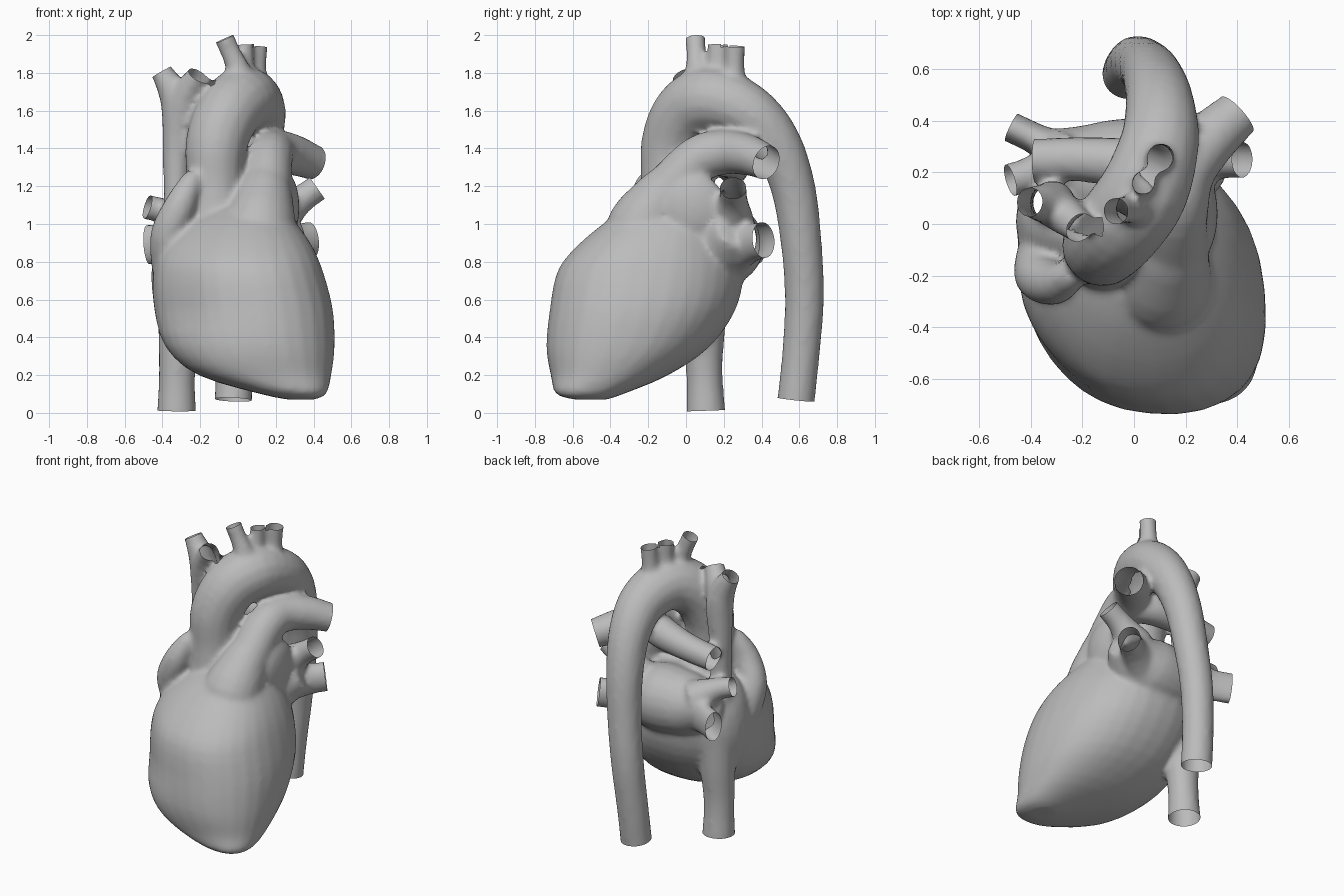
import bpy, bmesh, math
from mathutils import Vector

if "Cube" in bpy.data.objects:
    bpy.data.objects.remove(bpy.data.objects["Cube"])

grey = bpy.data.materials.new("plain_grey")
grey.diffuse_color = (0.5, 0.5, 0.5, 1)
grey.use_nodes = True
grey.node_tree.nodes["Principled BSDF"].inputs["Base Color"].default_value = grey.diffuse_color
parts, openings = [], []


def spline(points, steps):
    """Catmull-Rom interpolation of tuples of any length."""
    pts = [points[0]] + list(points) + [points[-1]]
    out = []
    for i in range(1, len(pts) - 2):
        a, b, c, d = pts[i - 1:i + 3]
        for s in range(steps):
            t = s / steps
            out.append([0.5 * (2 * q + (r - p) * t + (2 * p - 5 * q + 4 * r - w) * t * t
                               + (3 * q - p - 3 * r + w) * t ** 3)
                        for p, q, r, w in zip(a, b, c, d)])
    return out + [list(points[-1])]


def loft(name, rings):
    """Closed skin over a row of rings."""
    bm = bmesh.new()
    rows = [[bm.verts.new(p) for p in ring] for ring in rings]
    n = len(rows[0])
    for a, b in zip(rows, rows[1:]):
        for i in range(n):
            j = (i + 1) % n
            bm.faces.new((a[i], a[j], b[j], b[i]))
    bm.faces.new(rows[0][::-1])
    bm.faces.new(rows[-1])
    bmesh.ops.recalc_face_normals(bm, faces=bm.faces)
    mesh = bpy.data.meshes.new(name)
    bm.to_mesh(mesh)
    bm.free()
    mesh.materials.append(grey)
    ob = bpy.data.objects.new(name, mesh)
    bpy.context.collection.objects.link(ob)
    parts.append(ob)
    return ob


def tube(name, points, sides=16, steps=4, flat=1.0):
    """Tube through (x, y, z, radius) points; flat narrows it sideways."""
    path = spline(points, steps)
    pos = [Vector(p[:3]) for p in path]
    rings, side, last = [], None, None
    for i, p in enumerate(path):
        tan = (pos[min(i + 1, len(pos) - 1)] - pos[max(i - 1, 0)]).normalized()
        side = tan.orthogonal().normalized() if last is None \
            else last.rotation_difference(tan) @ side
        last, up = tan, tan.cross(side)
        ring = []
        for k in range(sides):
            a = 2 * math.pi * k / sides
            off = p[3] * (math.cos(a) * side + math.sin(a) * up)
            ring.append(pos[i] + Vector((off.x * flat, off.y * flat, off.z)))
        rings.append(ring)
    return loft(name, rings)


def vessel(name, points, flat=1.0):
    """Tube whose last end is cut open once everything is blended."""
    end, before = Vector(points[-1][:3]), Vector(points[-2][:3])
    direction = (end - before).normalized()
    radius = points[-1][3]
    openings.append((end, direction, radius))
    points = [p[:3] + (p[3] + 0.004,) for p in points]
    points.append(tuple(end + direction * 0.05) + (radius + 0.004,))
    tube(name, points, flat=flat)


def ellipsoid(name, centre, radii):
    rings = []
    for i in range(1, 16):
        a = math.pi * i / 16
        rings.append([(centre[0] + radii[0] * math.sin(a) * math.cos(k * math.pi / 10),
                       centre[1] + radii[1] * math.sin(a) * math.sin(k * math.pi / 10),
                       centre[2] - radii[2] * math.cos(a)) for k in range(20)])
    loft(name, rings)


# Ventricles: horizontal slices (z, x min, x max, y min, y max)
slices = [(0.07, 0.27, 0.40, -0.58, -0.42), (0.10, 0.12, 0.465, -0.685, -0.33),
          (0.20, -0.21, 0.49, -0.71, -0.09), (0.35, -0.39, 0.507, -0.735, 0.13),
          (0.55, -0.457, 0.497, -0.72, 0.27), (0.75, -0.46, 0.445, -0.68, 0.31),
          (0.88, -0.41, 0.39, -0.58, 0.27), (1.00, -0.30, 0.31, -0.44, 0.22),
          (1.08, -0.18, 0.24, -0.32, 0.14)]
rings = []
for z, x0, x1, y0, y1 in spline(slices, 3):
    ring = []
    slim = 0.13 * min(1, max(0, (z - 0.22) / 0.3))
    for k in range(32):
        a = k * math.pi / 16
        c, s = math.cos(a), math.sin(a)
        # slimmer front left and back right, fuller front right
        f = 1 + sum(w * max(0, math.cos(a - math.radians(d))) ** 4
                    for w, d in ((-slim, 225), (0.065, 315), (-0.05, 45)))
        ring.append(((x0 + x1) / 2 + f * (x1 - x0) / 2 * math.copysign(abs(c) ** 0.88, c),
                     (y0 + y1) / 2 + f * (y1 - y0) / 2 * math.copysign(abs(s) ** 0.88, s), z))
    rings.append(ring)
heart = loft("heart", rings)

# Atria, auricles and the root of the pulmonary trunk
ellipsoid("right_atrium", (-0.28, 0.01, 0.72), (0.18, 0.22, 0.35))
ellipsoid("left_auricle", (0.255, 0.04, 1.09), (0.07, 0.17, 0.18))
tube("left_atrium", [(-0.36, 0.27, 0.95, 0.11), (-0.17, 0.2, 0.9, 0.2),
                     (0.1, 0.2, 0.9, 0.215), (0.31, 0.27, 0.98, 0.11)], 20)
tube("right_auricle", [(-0.34, -0.13, 0.78, 0.12), (-0.365, -0.2, 0.94, 0.1),
                       (-0.31, -0.23, 1.09, 0.085), (-0.26, -0.21, 1.2, 0.065),
                       (-0.23, -0.19, 1.26, 0.045)])
tube("trunk_root", [(0.08, -0.22, 0.74, 0.2), (0.11, -0.235, 0.95, 0.2),
                    (0.135, -0.14, 1.12, 0.16), (0.15, -0.07, 1.21, 0.13)], 20)

# Aorta: ascending part, arch and long descending part
vessel("aorta", [(-0.11, -0.1, 0.9, 0.17), (-0.12, -0.09, 1.2, 0.148),
                 (-0.115, -0.075, 1.42, 0.16), (-0.05, 0.0, 1.59, 0.17),
                 (0.04, 0.13, 1.66, 0.17), (0.1, 0.32, 1.595, 0.15),
                 (0.1, 0.47, 1.44, 0.13), (0.075, 0.565, 1.2, 0.115),
                 (0.045, 0.61, 0.9, 0.105), (0.01, 0.627, 0.6, 0.1),
                 (-0.015, 0.607, 0.3, 0.096), (-0.025, 0.583, 0.07, 0.096)])

# Pulmonary trunk and its two arteries
vessel("pulmonary_trunk", [(0.12, -0.18, 1.06, 0.155), (0.15, -0.085, 1.19, 0.13),
                           (0.165, 0.07, 1.345, 0.122), (0.2, 0.21, 1.38, 0.115),
                           (0.295, 0.33, 1.365, 0.105), (0.4, 0.425, 1.325, 0.09)])
vessel("right_pulmonary_artery", [(0.17, 0.14, 1.36, 0.1), (0.02, 0.22, 1.35, 0.1),
                                  (-0.18, 0.25, 1.32, 0.085), (-0.385, 0.25, 1.29, 0.078)])

# Small vessels on top of the arch
vessel("arch_branch_front", [(0.02, 0.08, 1.72, 0.1), (-0.005, 0.06, 1.83, 0.06),
                             (-0.035, 0.055, 1.9, 0.05), (-0.07, 0.05, 1.98, 0.05)])
vessel("arch_branch_middle", [(0.04, 0.165, 1.74, 0.06), (0.04, 0.16, 1.84, 0.043),
                              (0.035, 0.16, 1.95, 0.042)])
vessel("arch_branch_rear", [(0.09, 0.25, 1.68, 0.08), (0.095, 0.255, 1.82, 0.052),
                            (0.105, 0.26, 1.94, 0.05)])

# Great veins
vessel("upper_vena_cava", [(-0.31, 0.07, 0.9, 0.1), (-0.325, 0.08, 1.1, 0.066),
                           (-0.325, 0.085, 1.35, 0.07), (-0.315, 0.08, 1.58, 0.085),
                           (-0.345, 0.08, 1.7, 0.075), (-0.405, 0.085, 1.805, 0.055)])
vessel("upper_vena_branch", [(-0.31, 0.07, 1.54, 0.075), (-0.275, 0.04, 1.68, 0.075),
                             (-0.21, -0.015, 1.785, 0.058)])
vessel("lower_vena_cava", [(-0.29, 0.08, 0.65, 0.14), (-0.31, 0.095, 0.45, 0.11),
                           (-0.32, 0.095, 0.28, 0.096), (-0.324, 0.1, 0.15, 0.093),
                           (-0.325, 0.105, 0.012, 0.1)])

# Pulmonary veins leaving the left atrium
vessel("right_upper_vein", [(-0.25, 0.25, 0.98, 0.12), (-0.38, 0.2, 1.06, 0.07),
                            (-0.48, 0.17, 1.09, 0.062)])
vessel("right_lower_vein", [(-0.22, 0.25, 0.92, 0.16), (-0.36, 0.32, 0.9, 0.11),
                            (-0.475, 0.375, 0.89, 0.105)], 0.55)
vessel("left_upper_vein", [(0.2, 0.24, 1.02, 0.12), (0.32, 0.25, 1.12, 0.075),
                           (0.42, 0.25, 1.19, 0.068)])
vessel("left_lower_vein", [(0.15, 0.25, 0.89, 0.17), (0.29, 0.34, 0.9, 0.105),
                           (0.385, 0.41, 0.915, 0.095)], 0.75)

# Blend every part into one continuous skin
bpy.ops.object.select_all(action='DESELECT')
for ob in parts:
    ob.select_set(True)
bpy.context.view_layer.objects.active = heart
bpy.ops.object.join()
remesh = heart.modifiers.new("blend", 'REMESH')
remesh.mode = 'VOXEL'
remesh.voxel_size = 0.018
smooth = heart.modifiers.new("soften", 'SMOOTH')
smooth.factor = 0.5
smooth.iterations = 6
for name in ("blend", "soften"):
    bpy.ops.object.modifier_apply(modifier=name)

# Cut the vessel ends open
bm = bmesh.new()
bm.from_mesh(heart.data)
for end, direction, radius in openings:
    near = []
    for f in bm.faces:
        off = f.calc_center_median() - end
        along = off.dot(direction)
        if abs(along) < 0.08 and (off - along * direction).length < radius * 1.4:
            near.append(f)
    geom = near + list({e for f in near for e in f.edges}) + list({v for f in near for v in f.verts})
    bmesh.ops.bisect_plane(bm, geom=geom, plane_co=end, plane_no=direction, clear_outer=True)
bm.to_mesh(heart.data)
bm.free()
heart.data.shade_smooth()
